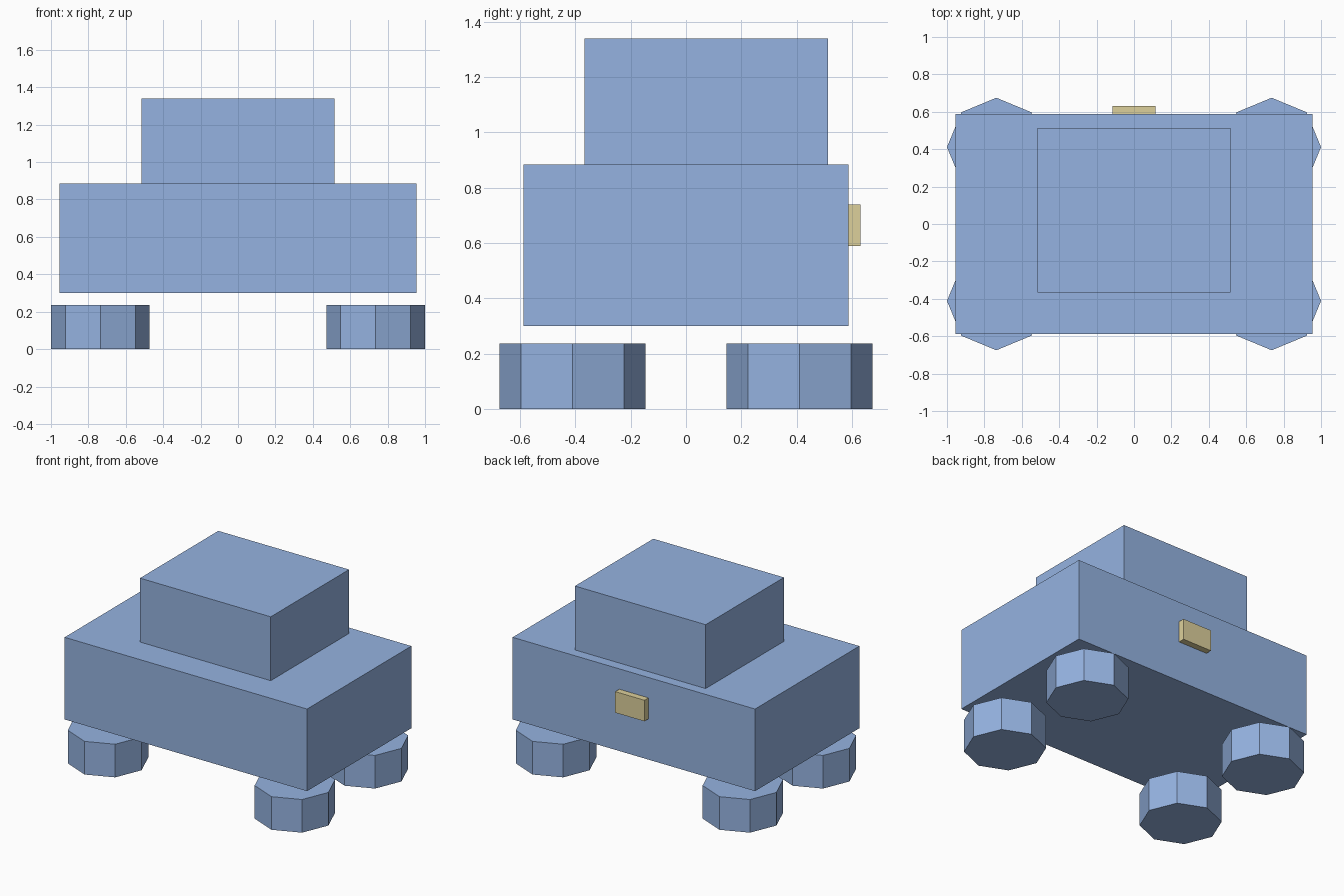
import bpy

if "Cube" in bpy.data.objects:
    bpy.data.objects.remove(bpy.data.objects["Cube"])


def material(name, color):
    m = bpy.data.materials.new(name)
    m.diffuse_color = (*color, 1)
    m.use_nodes = True
    m.node_tree.nodes["Principled BSDF"].inputs["Base Color"].default_value = m.diffuse_color
    return m


blue = material("blue_paint", (0.30, 0.45, 0.75))
yellow = material("plate_yellow", (0.72, 0.63, 0.33))


def finish(name, mat):
    ob = bpy.context.object
    ob.name = name
    ob.data.materials.append(mat)
    return ob


def box(name, lo, hi, mat):
    centre = [(a + b) / 2 for a, b in zip(lo, hi)]
    bpy.ops.mesh.primitive_cube_add(size=1, location=centre)
    ob = finish(name, mat)
    ob.scale = [b - a for a, b in zip(lo, hi)]
    bpy.ops.object.transform_apply(location=False, rotation=False, scale=True)
    return ob


# Main body, cabin set slightly back, and rear plate
box("body", (-0.955, -0.587, 0.30), (0.955, 0.587, 0.885), blue)
box("cabin", (-0.515, -0.367, 0.885), (0.515, 0.514, 1.34), blue)
box("rear_plate", (-0.115, 0.587, 0.59), (0.115, 0.632, 0.74), yellow)

# Four flat-lying octagonal wheels, corners pointing along the axes
for side, sx in (("left", -1), ("right", 1)):
    for end, sy in (("front", -1), ("rear", 1)):
        bpy.ops.mesh.primitive_cylinder_add(
            vertices=8, radius=0.264, depth=0.236,
            location=(sx * 0.736, sy * 0.411, 0.118))
        finish(f"{end}_{side}_wheel", blue)
